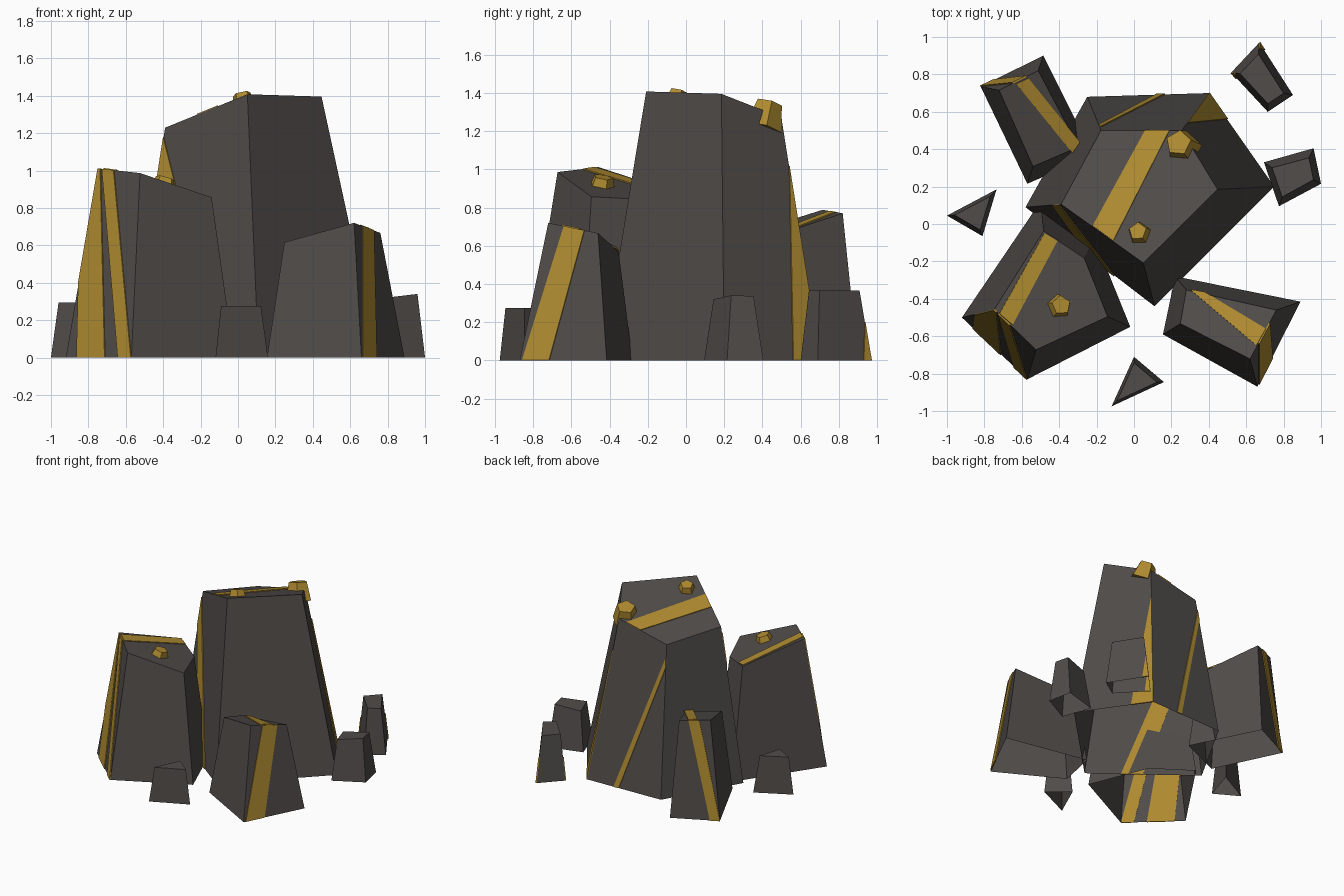
import bpy
import bmesh
import math
from mathutils import Vector, Matrix

cube = bpy.data.objects.get("Cube")
if cube:
    bpy.data.objects.remove(cube, do_unlink=True)


def make_material(name, color):
    mat = bpy.data.materials.new(name)
    mat.use_nodes = True
    mat.diffuse_color = color
    mat.node_tree.nodes["Principled BSDF"].inputs["Base Color"].default_value = color
    return mat


stone = make_material("dark stone", (0.08, 0.072, 0.067, 1))
gold = make_material("gold ore", (0.43, 0.26, 0.03, 1))


def add_prism(name, lower, upper, mat, open_bottom=False):
    """Solid or open shell between two matching loops of points."""
    bm = bmesh.new()
    low = [bm.verts.new(p) for p in lower]
    up = [bm.verts.new(p) for p in upper]
    bottom = bm.faces.new(low[::-1])
    bm.faces.new(up)
    n = len(low)
    for i in range(n):
        j = (i + 1) % n
        bm.faces.new((low[i], low[j], up[j], up[i]))
    bmesh.ops.recalc_face_normals(bm, faces=bm.faces)
    if open_bottom:
        bm.faces.remove(bottom)
    mesh = bpy.data.meshes.new(name)
    bm.to_mesh(mesh)
    bm.free()
    mesh.materials.append(mat)
    obj = bpy.data.objects.new(name, mesh)
    bpy.context.collection.objects.link(obj)


def add_plate(name, points, normal):
    """Thin gold plate lying on a flat face."""
    add_prism(name, [p - normal * 0.003 for p in points],
              [p + normal * 0.006 for p in points], gold)


class Rock:
    """Hollow tapered stone with flat sides, capped by a sloping top plane."""

    def __init__(self, name, base, top, height, slope_x=0, slope_y=0):
        self.name = name
        self.plane = (height, slope_x, slope_y)
        self.base = [Vector((x, y, 0)) for x, y in base]
        rim = [self.on_top(x, y) for x, y in top]
        self.up = Vector((-slope_x, -slope_y, 1)).normalized()
        n = len(base)
        # Each side plane holds a base edge and the middle of its rim edge
        self.normals = []
        for i in range(n):
            a, b = self.base[i], self.base[(i + 1) % n]
            middle = (rim[i] + rim[(i + 1) % n]) / 2
            self.normals.append((b - a).cross(middle - a).normalized())
        # Rim corners are where two sides meet the top
        self.rim = []
        for i in range(n):
            rows = (self.normals[i - 1], self.normals[i], self.up)
            rhs = Vector((rows[0].dot(self.base[i]), rows[1].dot(self.base[i]),
                          self.up.dot(rim[0])))
            self.rim.append(Matrix(rows).inverted() @ rhs)
        add_prism(name, self.base, self.rim, stone, open_bottom=True)

    def on_top(self, x, y):
        h, sx, sy = self.plane
        return Vector((x, y, h + sx * x + sy * y))

    def side_vein(self, side, outline):
        """Vein on one side: u runs along the base edge, v from base to rim."""
        j = (side + 1) % len(self.base)
        points = [self.base[side].lerp(self.base[j], u).lerp(
            self.rim[side].lerp(self.rim[j], u), v) for u, v in outline]
        add_plate(self.name + "_side_vein", points, self.normals[side])

    def top_vein(self, outline):
        add_plate(self.name + "_top_vein",
                  [self.on_top(x, y) for x, y in outline], self.up)

    def nugget(self, x, y, radius, sink, rise, turn):
        """Five-sided gold lump standing square to the sloping top."""
        center = self.on_top(x, y)
        tilt = Vector((0, 0, 1)).rotation_difference(self.up)

        def ring(r, z):
            angles = [turn + math.tau * k / 5 for k in range(5)]
            return [center + tilt @ Vector((r * math.cos(a), r * math.sin(a), z))
                    for a in angles]
        add_prism(self.name + "_nugget", ring(radius, -sink),
                  ring(radius * 0.7, rise), gold)


# Tall central rock
main = Rock("central_rock",
            [(.11, -.44), (.75, .2), (.4, .7), (-.25, .68), (-.58, .09)],
            [(.06, -.21), (.42, .17), (.29, .5), (-.18, .5), (-.39, .1)],
            1.343, .223, -.256)
main.top_vein([(-.22, -.01), (-.11, -.09), (.19, .5), (.06, .5)])
main.side_vein(1, [(.72, 0), (1, 0), (1, .8)])
main.side_vein(2, [(.36, 0), (.43, 0), (1, .85), (1, .92)])
main.side_vein(4, [(.5, 0), (.69, 0), (0, .96), (0, .76)])
main.nugget(.03, -.05, .07, .03, .05, .3)
main.nugget(.25, .42, .1, .08, .06, .2)

# Second rock, front right of the model
second = Rock("front_right_rock",
              [(-.92, -.5), (-.57, -.83), (-.02, -.55), (-.21, -.08), (-.5, .12)],
              [(-.75, -.46), (-.52, -.67), (-.15, -.5), (-.26, -.17), (-.49, -.05)],
              .741, -.265, -.158)
second.top_vein([(-.72, -.48), (-.65, -.54), (-.41, -.09), (-.48, -.05)])
second.side_vein(0, [(.17, 0), (.6, 0), (.06, 1), (0, 1), (0, .4)])
second.side_vein(0, [(.8, 0), (1, 0), (.38, 1), (.1, 1)])
second.nugget(-.4, -.44, .075, .03, .045, .4)

# Front left rock
third = Rock("front_left_rock",
             [(.155, -.59), (.66, -.87), (.89, -.415), (.22, -.28)],
             [(.24, -.48), (.6, -.76), (.75, -.48), (.3, -.335)],
             .433, .137, -.28)
third.top_vein([(.3, -.35), (.655, -.65), (.705, -.56), (.38, -.365)])
third.side_vein(1, [(.03, 0), (.34, 0), (.73, 1), (.32, 1)])

# Back right rock
fourth = Rock("back_right_rock",
              [(-.57, .215), (-.22, .37), (-.485, .9), (-.82, .735)],
              [(-.545, .3), (-.29, .42), (-.52, .815), (-.715, .72)],
              .483, -.2, .225)
fourth.top_vein([(-.63, .75), (-.33, .38), (-.29, .44), (-.565, .78)])
fourth.side_vein(2, [(.8, 0), (1, 0), (.65, 1), (.3, 1)])

# Small stones around the edge
stub = Rock("back_left_stone",
            [(.715, .6), (.85, .69), (.67, .97), (.52, .81)],
            [(.72, .64), (.8, .705), (.66, .91), (.57, .8)], .365)
stub.side_vein(1, [(.85, 0), (1, 0), (1, .55)])
stub.side_vein(3, [(0, 0), (.15, 0), (0, .5)])
Rock("left_stone",
     [(.775, .095), (1, .215), (.96, .405), (.695, .33)],
     [(.79, .145), (.96, .235), (.935, .355), (.74, .3)], .225, .12)
Rock("right_stone",
     [(-1, .045), (-.81, -.065), (-.735, .185)],
     [(-.96, .045), (-.82, -.03), (-.77, .15)], .295)
Rock("front_stone",
     [(-.12, -.975), (.16, -.845), (0, -.71)],
     [(-.09, -.945), (.125, -.845), (0, -.745)], .275)
